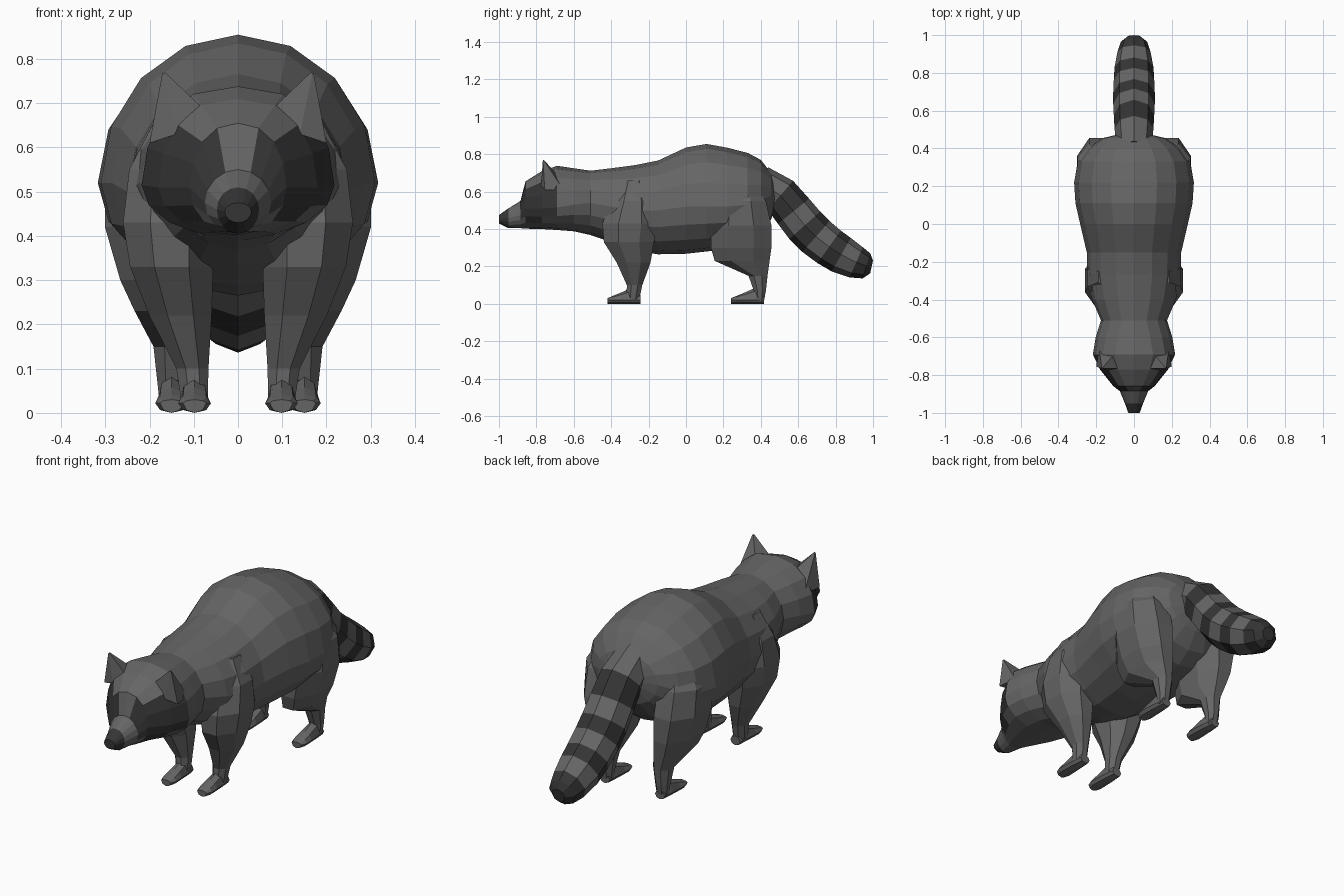
import bpy, bmesh
from math import sin, cos, pi, copysign
from mathutils import Vector

if "Cube" in bpy.data.objects:
    bpy.data.objects.remove(bpy.data.objects["Cube"])


def material(name, v):
    m = bpy.data.materials.new(name)
    m.diffuse_color = (v, v, v, 1)
    m.use_nodes = True
    m.node_tree.nodes["Principled BSDF"].inputs["Base Color"].default_value = m.diffuse_color
    return m


FUR = material("fur_grey", 0.13)
DARK = material("fur_dark", 0.035)


def build(name, rings, dark=None, mirror=False):
    """Skin a list of point rings; dark(centre, band) picks the dark faces."""
    bm = bmesh.new()
    loops = [[bm.verts.new(p) for p in r] for r in rings]
    n = len(loops[0])
    faces = []
    for b, (lo, hi) in enumerate(zip(loops, loops[1:])):
        for i in range(n):
            j = (i + 1) % n
            faces.append((bm.faces.new((lo[i], lo[j], hi[j], hi[i])), b))
    faces.append((bm.faces.new(loops[0]), 0))
    faces.append((bm.faces.new(loops[-1]), len(loops) - 2))
    for f, b in faces:
        if dark and dark(f.calc_center_median(), b):
            f.material_index = 1
    if mirror:
        geom = bm.verts[:] + bm.edges[:] + bm.faces[:]
        copy = bmesh.ops.duplicate(bm, geom=geom)["geom"]
        for v in copy:
            if isinstance(v, bmesh.types.BMVert):
                v.co.x *= -1
    bmesh.ops.recalc_face_normals(bm, faces=bm.faces)
    me = bpy.data.meshes.new(name)
    bm.to_mesh(me)
    bm.free()
    me.materials.append(FUR)
    me.materials.append(DARK)
    ob = bpy.data.objects.new(name, me)
    bpy.context.collection.objects.link(ob)
    return ob


def cross(y, w, mid, top, bot, sq=1, x=0, n=16):
    """Upright ring across y, widest at height mid; sq < 1 squares the top."""
    pts = []
    for i in range(n):
        a = 2 * pi * i / n
        c, s = cos(a), sin(a)
        if c > 0:
            s = copysign(abs(s) ** sq, s)
        pts.append((x + w * s, y, mid + c * ((top - mid) if c > 0 else (mid - bot))))
    return pts


def flat(z, x, y, rx, ry, n=8):
    """Level ring for the legs."""
    return [(x + rx * cos(2 * pi * (i + .5) / n) * 1.06,
             y + ry * sin(2 * pi * (i + .5) / n) * 1.06, z) for i in range(n)]


# Head and body in one skin: y, half width, widest height, top, bottom, squareness
body_rings = [
    (-1.0, .03, .455, .475, .43), (-.95, .048, .46, .51, .405),
    (-.885, .075, .475, .55, .405), (-.858, .11, .51, .655, .402, .9),
    (-.77, .18, .51, .71, .40, .8), (-.69, .218, .515, .738, .395, .8),
    (-.60, .203, .53, .725, .388, .9), (-.51, .175, .54, .712, .368),
    (-.40, .222, .52, .725, .33), (-.27, .248, .50, .742, .285),
    (-.15, .25, .50, .766, .265), (0, .285, .52, .836, .268),
    (.11, .31, .52, .855, .28), (.22, .317, .52, .835, .295),
    (.33, .298, .53, .807, .32), (.40, .245, .55, .77, .37),
    (.455, .165, .58, .70, .45), (.475, .08, .58, .64, .52)]


def mask(c, b):
    nose = c.y < -.965
    eyes = -.88 < c.y < -.7 and .45 < c.z < .63 and abs(c.x) > .05
    return nose or eyes


body = build("head_and_body", [cross(*r) for r in body_rings], mask)

# Banded tail: y, z, radius; rings stand square to the path
path = [(.39, .655, .09), (.505, .58, .103), (.575, .495, .107), (.635, .42, .11),
        (.695, .36, .11), (.765, .305, .107), (.83, .263, .103), (.91, .222, .088),
        (.965, .203, .07), (.992, .197, .035)]
rings = []
for i, (y, z, r) in enumerate(path):
    a, b = path[max(i - 1, 0)], path[min(i + 1, len(path) - 1)]
    t = Vector((0, b[0] - a[0], b[1] - a[1])).normalized()
    up = Vector((1, 0, 0)).cross(t)
    rings.append([Vector((0, y, z)) + r * (cos(k * pi / 4) * Vector((1, 0, 0))
                  + sin(k * pi / 4) * up) for k in range(8)])
parts = [build("tail", rings, lambda c, b: b in (1, 3, 5, 7, 8))]

# Legs: z, x, y, x radius, y radius; tops are buried in the body
front = [(.66, .12, -.28, .07, .07), (.55, .15, -.285, .098, .115),
         (.43, .155, -.30, .107, .15), (.33, .15, -.305, .096, .137),
         (.22, .13, -.28, .072, .092), (.10, .103, -.275, .037, .042),
         (.02, .098, -.285, .03, .035)]
hind = [(.68, .16, .27, .07, .08), (.55, .19, .29, .112, .14),
        (.42, .19, .295, .113, .165), (.30, .178, .295, .09, .165),
        (.23, .165, .30, .07, .15), (.15, .148, .385, .044, .052),
        (.07, .15, .395, .033, .033), (.015, .15, .395, .027, .022)]
parts.append(build("front_legs", [flat(*r) for r in front], mirror=True))
parts.append(build("hind_legs", [flat(*r) for r in hind], mirror=True))


# Paws: wedge pointing forward from the heel
def paw(name, x, heel):
    prof = [(0, .026, .045), (-.05, .032, .085), (-.11, .036, .058),
            (-.15, .037, .042), (-.178, .026, .03)]
    parts.append(build(name, [cross(heel + d, w, .022, h, 0, 1, x, 8)
                              for d, w, h in prof], mirror=True))


paw("front_paws", .098, -.243)
paw("hind_paws", .15, .418)

# Ears: wide base sunk in the skull, pinched to a tip
base = [(.06, -.765, .67), (.14, -.775, .63), (.20, -.755, .61),
        (.185, -.655, .61), (.08, -.66, .66)]
tip = Vector((.17, -.765, .775))
parts.append(build("ears", [base, [tip.lerp(Vector(p), .05) for p in base]], mirror=True))

# Weld every part into one continuous skin
for p in parts:
    m = body.modifiers.new(p.name, 'BOOLEAN')
    m.operation, m.solver, m.object = 'UNION', 'EXACT', p
skin = bpy.data.meshes.new_from_object(
    body.evaluated_get(bpy.context.evaluated_depsgraph_get()))
body.modifiers.clear()
body.data = skin
body.name = "furry_body"
for p in parts:
    bpy.data.objects.remove(p)
